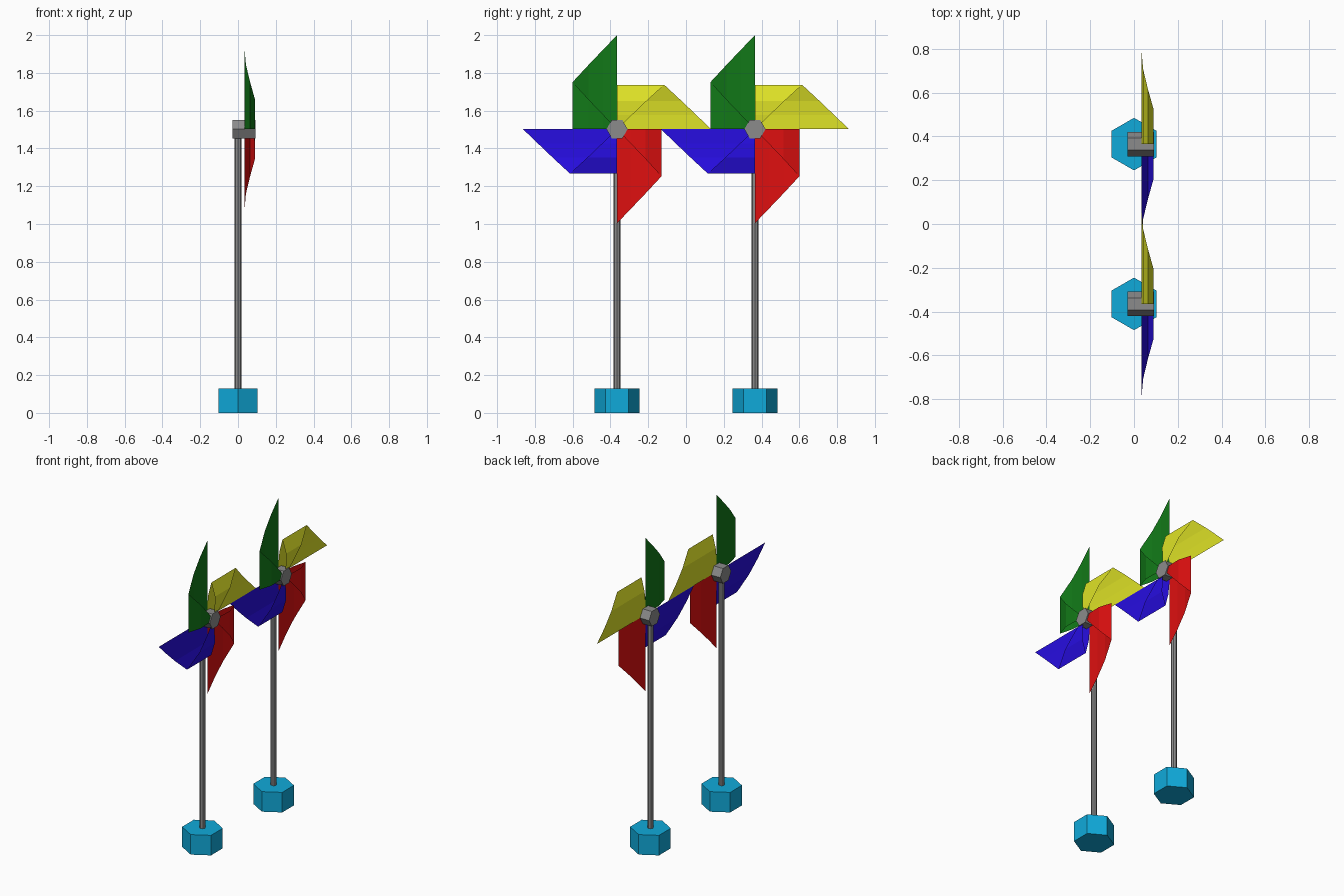
import bpy, bmesh, math
from mathutils import Matrix, Vector

if "Cube" in bpy.data.objects:
    bpy.data.objects.remove(bpy.data.objects["Cube"])


def material(name, rgb):
    m = bpy.data.materials.new(name)
    m.diffuse_color = (*rgb, 1)
    m.use_nodes = True
    m.node_tree.nodes["Principled BSDF"].inputs["Base Color"].default_value = m.diffuse_color
    return m


GREY = material("grey metal", (0.26, 0.26, 0.26))
CYAN = material("cyan", (0.005, 0.40, 0.70))
GREEN = material("green", (0.006, 0.19, 0.009))
YELLOW = material("yellow", (0.74, 0.77, 0.02))
RED = material("red", (0.73, 0.005, 0.005))
BLUE = material("blue", (0.02, 0.004, 0.75))

HUB_Z = 1.502
BLADE_LENGTH = 0.498
# cross-section of the curled paper: (sideways, forward), back sheet then flap
CURL = [(0, 0.035), (0.075, 0.035), (0.15, 0.042), (0.235, 0.064),
        (0.15, 0.09), (0.075, 0.088), (0, 0.08)]


def finish(name, bm, mat):
    mesh = bpy.data.meshes.new(name)
    bm.to_mesh(mesh)
    bm.free()
    mesh.materials.append(mat)
    obj = bpy.data.objects.new(name, mesh)
    bpy.context.collection.objects.link(obj)


def prism(name, mat, sides, radius, length, centre, along_x=False):
    bm = bmesh.new()
    mtx = Matrix.Translation(centre)
    if along_x:
        mtx = mtx @ Matrix.Rotation(math.pi / 2, 4, 'Y')
    bmesh.ops.create_cone(bm, cap_ends=True, segments=sides, radius1=radius,
                          radius2=radius, depth=length, matrix=mtx)
    finish(name, bm, mat)


def blade(name, mat, y, turns):
    # a right triangle of paper rolled so its far corner returns to the hub
    run = [0]
    for a, b in zip(CURL, CURL[1:]):
        run.append(run[-1] + math.dist(a, b))
    rot = Matrix.Rotation(turns * math.pi / 2, 4, 'X')
    place = Matrix.Translation((0, y, HUB_Z)) @ rot
    bm = bmesh.new()
    rows = []
    for (side, fwd), r in zip(CURL, run):
        reach = BLADE_LENGTH * (1 - r / run[-1])
        rows.append([bm.verts.new(place @ Vector((fwd, u, side)))
                     for u in ((0, reach) if reach > 1e-6 else (0,))])
    for a, b in zip(rows, rows[1:]):
        bm.faces.new(a + b[::-1])
    finish(name, bm, mat)


for label, y in (("left", -0.365), ("right", 0.365)):
    # stand
    prism(f"{label}_base", CYAN, 6, 0.12, 0.13, (0, y, 0.065))
    prism(f"{label}_pole", GREY, 8, 0.018, 1.37, (0, y, 0.815))
    # hub behind and in front of the blades
    prism(f"{label}_rear_hub", GREY, 6, 0.056, 0.065, (0.0025, y, HUB_Z), True)
    prism(f"{label}_front_hub", GREY, 6, 0.056, 0.057, (0.0635, y, HUB_Z), True)
    # four paper blades, a quarter turn apart
    for i, (colour, mat) in enumerate((("yellow", YELLOW), ("green", GREEN),
                                       ("blue", BLUE), ("red", RED))):
        blade(f"{label}_{colour}_blade", mat, y, i)
